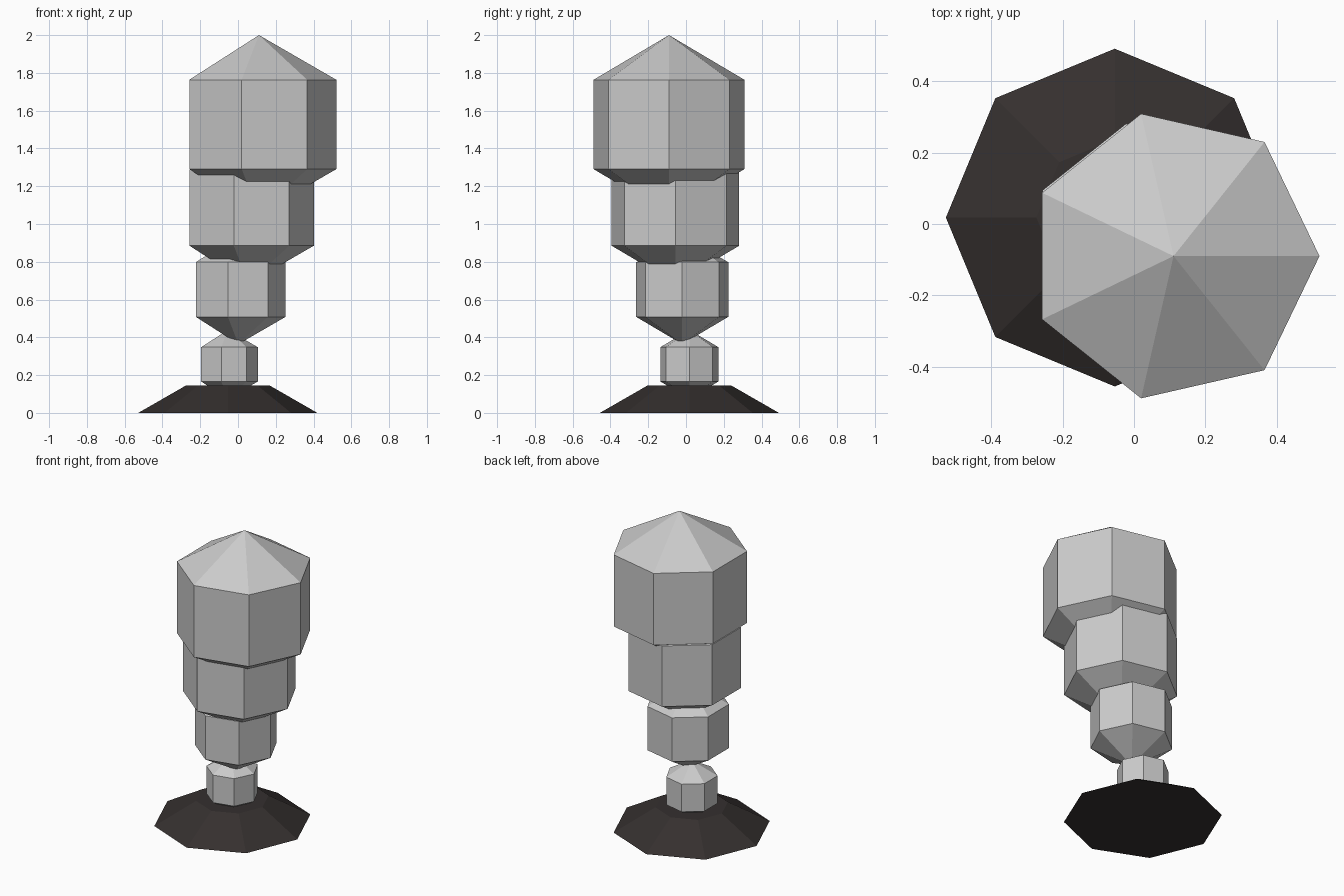
import bpy, bmesh
from math import sin, cos, pi

if "Cube" in bpy.data.objects:
    bpy.data.objects.remove(bpy.data.objects["Cube"])


def lathe(name, sides, profile, center):
    """Revolve (radius, z) points, first to last going up; radius 0 makes a pole."""
    bm = bmesh.new()
    rings = []
    for r, z in profile:
        n = sides if r > 0 else 1
        rings.append([bm.verts.new((r * cos(2 * pi * i / sides), r * sin(2 * pi * i / sides), z))
                      for i in range(n)])
    for low, high in zip(rings, rings[1:]):
        for i in range(sides):
            j = (i + 1) % sides
            quad = [low[i % len(low)], low[j % len(low)], high[j % len(high)], high[i % len(high)]]
            bm.faces.new(list(dict.fromkeys(quad)))
    # close open ends
    if len(rings[0]) > 1:
        bm.faces.new(rings[0][::-1])
    if len(rings[-1]) > 1:
        bm.faces.new(rings[-1])
    bmesh.ops.recalc_face_normals(bm, faces=bm.faces)
    mesh = bpy.data.meshes.new(name)
    bm.to_mesh(mesh)
    bm.free()
    obj = bpy.data.objects.new(name, mesh)
    obj.location = center
    bpy.context.collection.objects.link(obj)
    return obj


# dark octagonal foot
base = lathe("base", 8, [(0.474, 0), (0.22, 0.146)], (-0.054, 0.018, 0))
dark = bpy.data.materials.new("dark")
dark.diffuse_color = (0.035, 0.029, 0.028, 1)
dark.use_nodes = True
dark.node_tree.nodes["Principled BSDF"].inputs["Base Color"].default_value = dark.diffuse_color
base.data.materials.append(dark)

# leaning stack of seven-sided, three-band spheres growing upwards
bulbs = [
    (-0.053, 0.018, 0.257, 0.182),
    (0.002, -0.020, 0.653, 0.289),
    (0.055, -0.056, 1.085, 0.400),
    (0.111, -0.090, 1.527, 0.473),
]
for k, (x, y, z, radius) in enumerate(bulbs, 1):
    profile = [(0 if i in (0, 3) else radius * sin(pi * i / 3), -radius * cos(pi * i / 3))
               for i in range(4)]
    lathe(f"bulb_{k}", 7, profile, (x, y, z))
